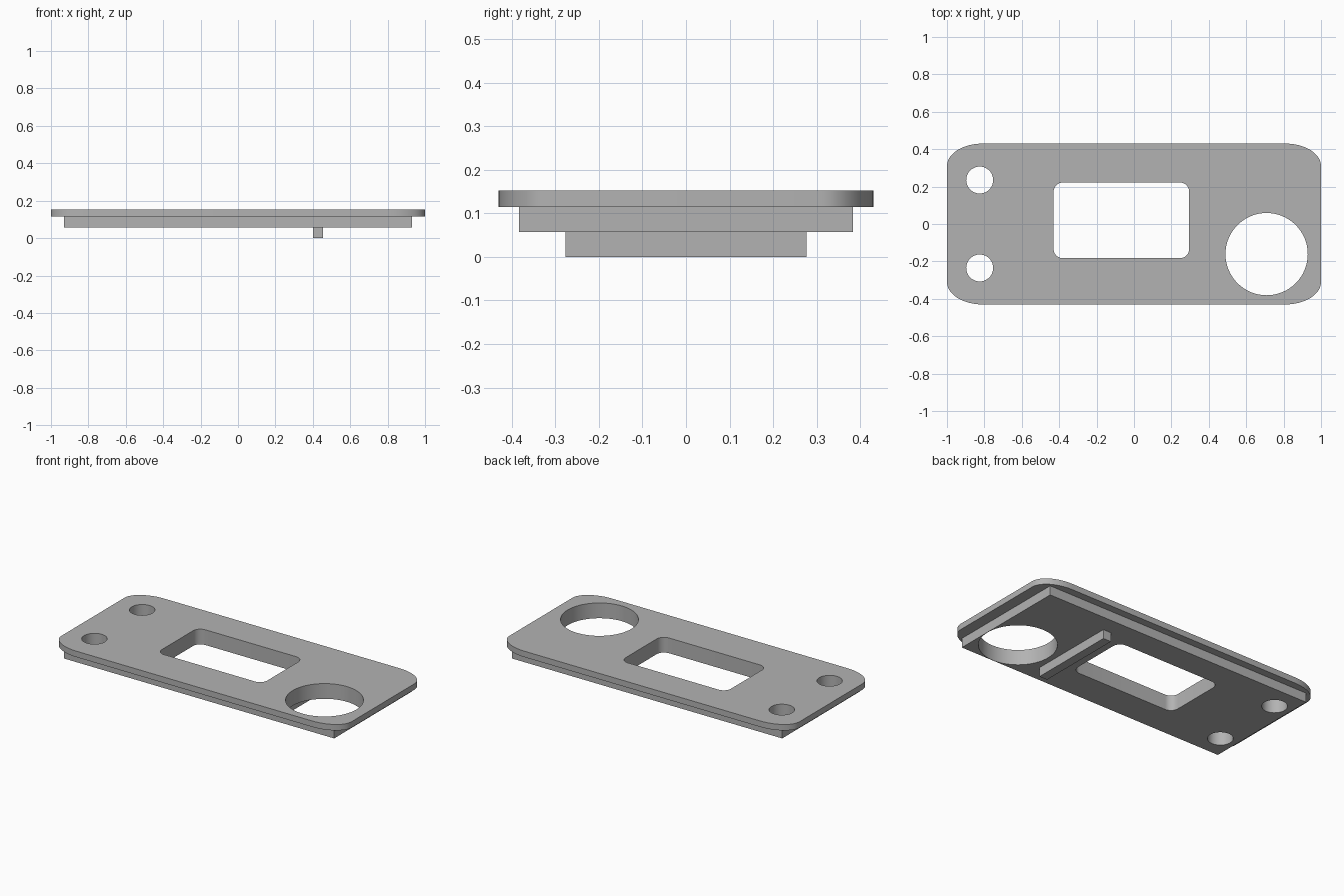
import bpy
import bmesh
from math import cos, sin, pi, radians

cube = bpy.data.objects.get("Cube")
if cube:
    bpy.data.objects.remove(cube, do_unlink=True)

GREY = (0.45, 0.45, 0.45, 1.0)
mat = bpy.data.materials.new("plain grey")
mat.use_nodes = True
mat.diffuse_color = GREY
mat.node_tree.nodes["Principled BSDF"].inputs["Base Color"].default_value = GREY


def rounded_rect(x0, x1, y0, y1, rx=0.0, ry=0.0, steps=12):
    """Outline of a rectangle with elliptical corners."""
    if rx == 0:
        return [(x0, y0), (x1, y0), (x1, y1), (x0, y1)]
    centres = [(x1 - rx, y1 - ry), (x0 + rx, y1 - ry),
               (x0 + rx, y0 + ry), (x1 - rx, y0 + ry)]
    return [(cx + rx * cos(pi / 2 * (q + i / steps)),
             cy + ry * sin(pi / 2 * (q + i / steps)))
            for q, (cx, cy) in enumerate(centres) for i in range(steps + 1)]


def circle(cx, cy, r, n=64):
    return [(cx + r * cos(2 * pi * i / n), cy + r * sin(2 * pi * i / n))
            for i in range(n)]


def slab(name, outlines, z0, z1):
    """Extrude an outline, with any further outlines as holes."""
    curve = bpy.data.curves.new(name, "CURVE")
    curve.dimensions = "2D"
    curve.fill_mode = "BOTH"
    curve.extrude = (z1 - z0) / 2
    for points in outlines:
        spline = curve.splines.new("POLY")
        spline.points.add(len(points) - 1)
        for point, (x, y) in zip(spline.points, points):
            point.co = (x, y, 0, 1)
        spline.use_cyclic_u = True
    obj = bpy.data.objects.new(name, curve)
    bpy.context.collection.objects.link(obj)
    bpy.ops.object.select_all(action="DESELECT")
    obj.select_set(True)
    bpy.context.view_layer.objects.active = obj
    bpy.ops.object.convert(target="MESH")
    obj = bpy.context.object
    obj.name = name
    # Weld caps to walls
    bm = bmesh.new()
    bm.from_mesh(obj.data)
    bmesh.ops.remove_doubles(bm, verts=bm.verts, dist=0.0002)
    bmesh.ops.recalc_face_normals(bm, faces=bm.faces)
    bm.to_mesh(obj.data)
    bm.free()
    obj.location.z = (z0 + z1) / 2
    obj.data.materials.clear()
    obj.data.materials.append(mat)
    bpy.ops.object.shade_smooth_by_angle(angle=radians(30))
    return obj


# Openings shared by both layers: window, large round hole, two screw holes
openings = [rounded_rect(-0.43, 0.295, -0.183, 0.222, 0.05, 0.05, 8),
            circle(0.709, -0.161, 0.22)]
openings += [circle(-0.825, side * 0.235, 0.072, 40) for side in (-1, 1)]

# Top plate with rounded corners
slab("top_plate", [rounded_rect(-1, 1, -0.43, 0.43, 0.19, 0.12)] + openings,
     0.115, 0.152)
# Square-cornered layer under the plate
slab("lower_plate", [rounded_rect(-0.931, 0.931, -0.383, 0.383)] + openings,
     0.057, 0.115)
# Locating rib on the underside
slab("bottom_rib", [rounded_rect(0.40, 0.455, -0.277, 0.277)], 0.0, 0.057)
